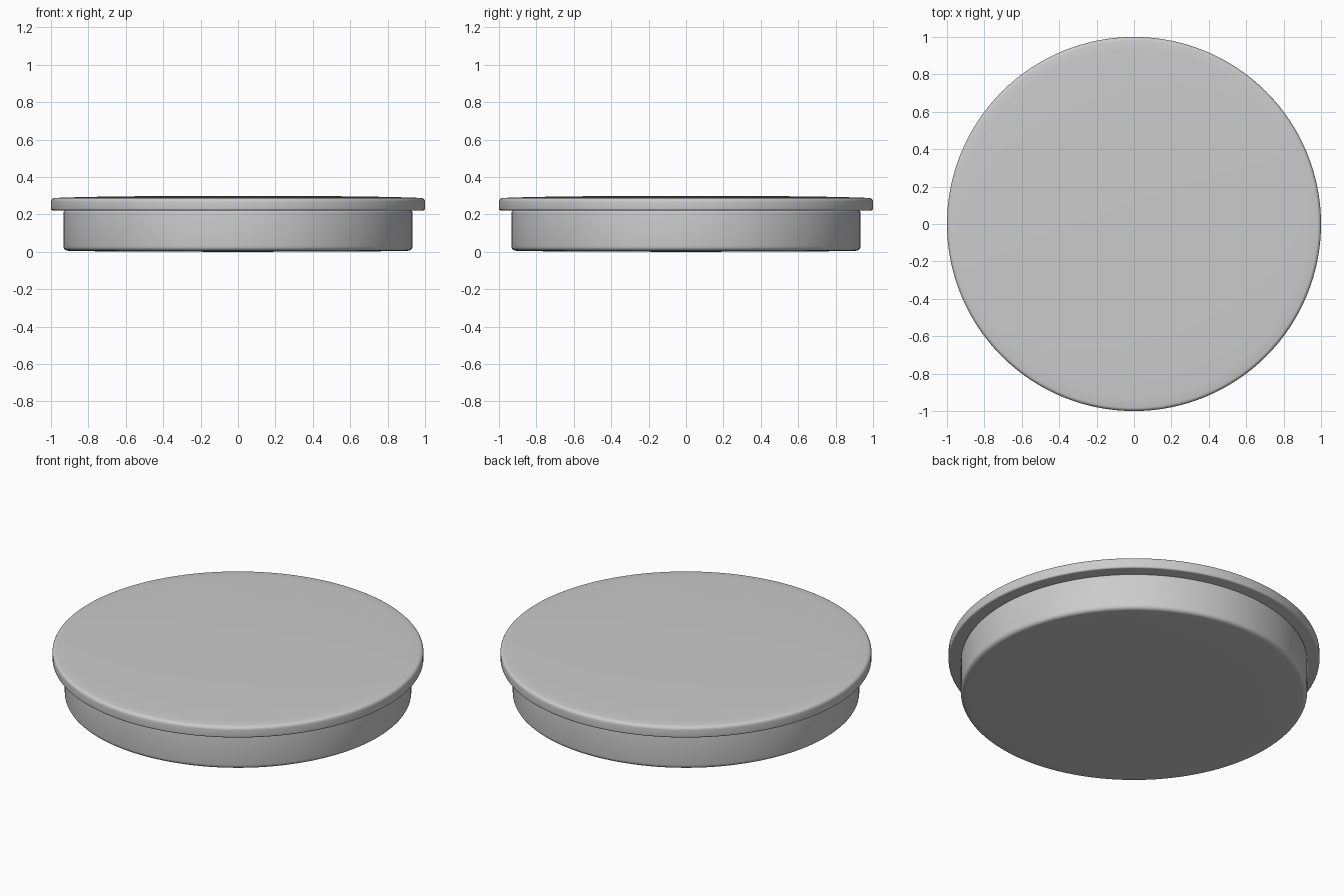
import bpy, bmesh
from math import radians, sin, cos

if "Cube" in bpy.data.objects:
    bpy.data.objects.remove(bpy.data.objects["Cube"])


def arc(cx, cz, r, a0, a1, n=5):
    """Points of a rounded corner in the (radius, height) plane."""
    return [(cx + r * cos(radians(a0 + (a1 - a0) * i / n)),
             cz + r * sin(radians(a0 + (a1 - a0) * i / n))) for i in range(n + 1)]


def lathe(name, profile, steps=128):
    """Spin a profile, running from axis to axis, around z."""
    bm = bmesh.new()
    verts = [bm.verts.new((r, 0, z)) for r, z in profile]
    edges = [bm.edges.new(p) for p in zip(verts, verts[1:])]
    bmesh.ops.spin(bm, geom=verts + edges, cent=(0, 0, 0), axis=(0, 0, 1),
                   angle=radians(360), steps=steps, use_duplicate=False)
    bmesh.ops.remove_doubles(bm, verts=bm.verts, dist=1e-5)
    bmesh.ops.recalc_face_normals(bm, faces=bm.faces)
    mesh = bpy.data.meshes.new(name)
    bm.to_mesh(mesh)
    bm.free()
    obj = bpy.data.objects.new(name, mesh)
    bpy.context.collection.objects.link(obj)
    bpy.ops.object.select_all(action='DESELECT')
    obj.select_set(True)
    bpy.context.view_layer.objects.active = obj
    bpy.ops.object.shade_smooth_by_angle(angle=radians(35))
    return obj


# Round lower body with softened rims and a barely bowed underside
lathe("lower_body",
      [(0, 0), (0.6, 0.002), (0.85, 0.004)]
      + arc(0.91, 0.03, 0.024, -90, 0)
      + arc(0.922, 0.21, 0.012, 0, 90)
      + [(0, 0.222)])

# Wider top plate with rounded edges and a very shallow dome
lathe("top_plate",
      [(0, 0.222)]
      + arc(0.99, 0.232, 0.01, -90, 0)
      + arc(0.98, 0.268, 0.02, 0, 85)
      + [(0.93, 0.2905), (0.8, 0.294), (0.6, 0.297), (0.3, 0.2993), (0, 0.3)])
